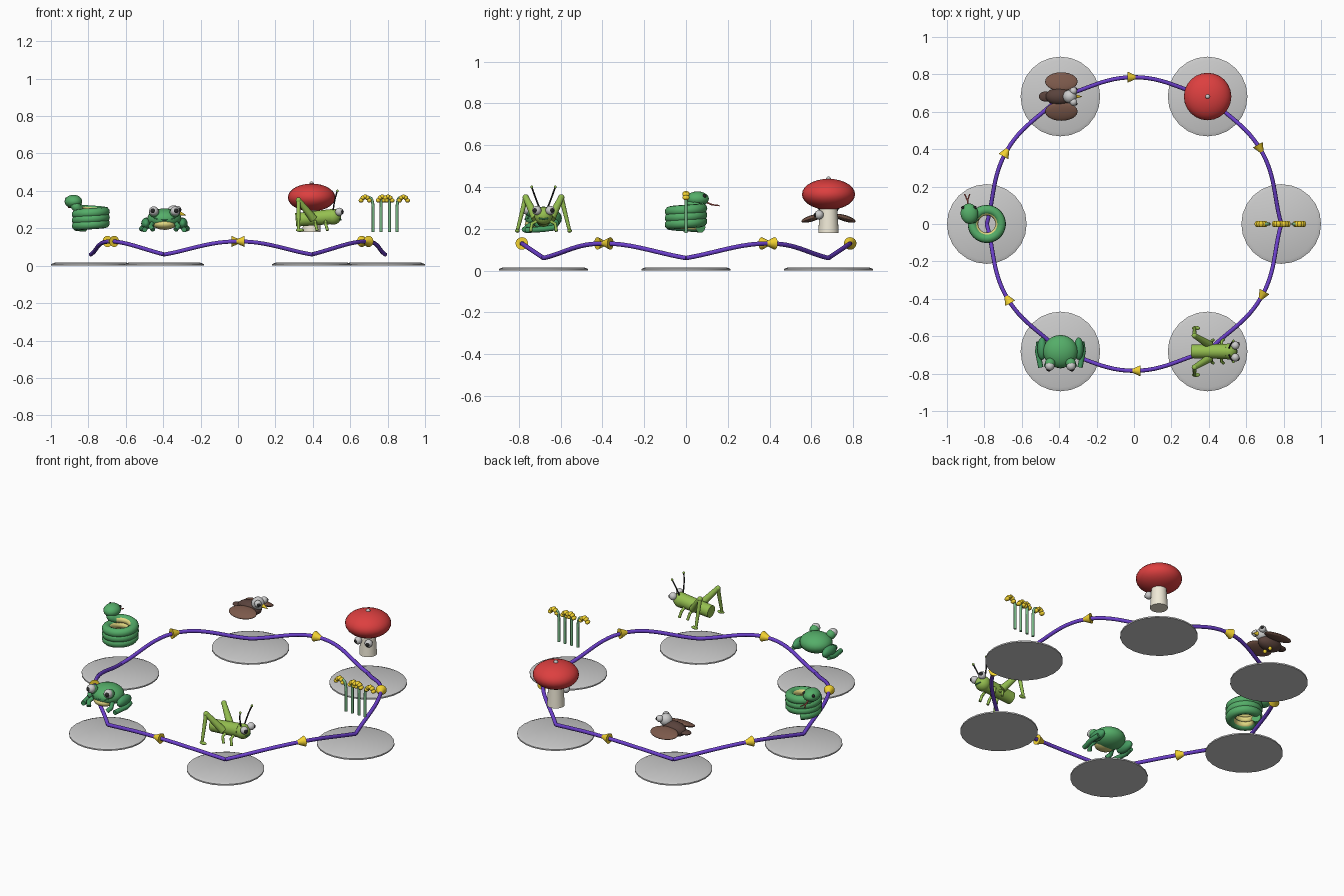
import bpy, math
from math import cos, sin, pi
from mathutils import Vector as V

if "Cube" in bpy.data.objects:
    bpy.data.objects.remove(bpy.data.objects["Cube"])

R = 0.787
COL = dict(green=(.09, .42, .14), dgreen=(.06, .33, .12), lime=(.3, .52, .08), belly=(.75, .68, .22),
           white=(.9, .9, .9), black=(.02, .02, .02), red=(.72, .05, .05), cream=(.87, .82, .68),
           brown=(.2, .1, .07), dark=(.1, .055, .045), grey=(.72, .72, .7), yellow=(.9, .65, .03),
           purple=(.15, .05, .6), stem=(.2, .5, .25), tongue=(.6, .12, .1))
MAT = {}
for n, c in COL.items():
    MAT[n] = bpy.data.materials.new(n)
    MAT[n].diffuse_color = (*c, 1)


def finish(name, col):
    ob = bpy.context.object
    ob.name = name
    if col:
        ob.data.materials.append(MAT[col])
    bpy.ops.object.shade_smooth_by_angle(angle=math.radians(40))
    return ob


def ball(name, loc, rad, col, rot=(0, 0, 0)):
    if not isinstance(rad, tuple):
        rad = (rad,) * 3
    bpy.ops.mesh.primitive_uv_sphere_add(segments=24, ring_count=14, location=loc, rotation=rot)
    bpy.context.object.scale = rad
    return finish(name, col)


def cone(name, a, b, r1, r2, col):
    a, b = V(a), V(b)
    bpy.ops.mesh.primitive_cone_add(vertices=24, radius1=r1, radius2=r2, depth=(b - a).length,
                                    location=(a + b) / 2,
                                    rotation=(b - a).to_track_quat('Z', 'Y').to_euler())
    return finish(name, col)


def tube(name, pts, r, col, smooth=False, handles=None):
    cu = bpy.data.curves.new(name, 'CURVE')
    cu.dimensions = '3D'
    cu.bevel_depth, cu.bevel_resolution, cu.use_fill_caps = r, 3, True
    if handles:
        s = cu.splines.new('BEZIER')
        s.bezier_points.add(len(pts) - 1)
        for bp, p, (hl, hr) in zip(s.bezier_points, pts, handles):
            bp.handle_left_type = bp.handle_right_type = 'FREE'
            bp.co, bp.handle_left, bp.handle_right = p, hl, hr
    else:
        s = cu.splines.new('NURBS' if smooth else 'POLY')
        s.points.add(len(pts) - 1)
        for sp, p in zip(s.points, pts):
            sp.co = (*p, 1)
        if smooth:
            s.use_endpoint_u, s.order_u = True, 3
    ob = bpy.data.objects.new(name, cu)
    bpy.context.collection.objects.link(ob)
    bpy.ops.object.select_all(action='DESELECT')
    ob.select_set(True)
    bpy.context.view_layer.objects.active = ob
    bpy.ops.object.convert(target='MESH')
    return finish(name, col)


def eye(name, loc, r, look):
    ball(name, loc, r, 'white')
    ball(name + '_pupil', V(loc) + V(look).normalized() * r * .6, r * .58, 'black')


# Stations: bevelled discs joined clockwise by arched arrows
nodes = [V((R * cos(i * pi / 3), R * sin(i * pi / 3), .06)) for i in range(6)]
for i, p in enumerate(nodes):
    cone(f'disc_{i}', (p.x, p.y, 0), (p.x, p.y, .008), .213, .213, None)
    cone(f'disc_top_{i}', (p.x, p.y, .008), (p.x, p.y, .016), .213, .193, None)
    q = nodes[i - 1]
    m = (p + q) / 2
    m = V((m.x, m.y, 0)).normalized() * .785 + V((0, 0, .13))
    t = (q - p).normalized()
    k = .38 * (m - p).length
    d1, d2 = (m - p).normalized() * k, (m - q).normalized() * k
    tube(f'path_{i}', [p, m, q], .011, 'purple',
         handles=[(p - d1, p + d1), (m - t * k, m + t * k), (q + d2, q - d2)])
    cone(f'arrow_head_{i}', m - t * .036, m + t * .03, .03, 0.001, 'yellow')

# Mushroom
X, Y = R / 2, R * .866
cone('mushroom_stem', (X, Y, .18), (X, Y, .33), .049, .04, 'cream')
ball('mushroom_cap', (X, Y, .365), (.127, .127, .074), 'red')
ball('mushroom_spot', (X, Y, .438), .012, 'white')
for s in (-1, 1):
    eye('mushroom_eye', (X + s * .035, Y - .045, .267), .022, (s * .3, -1, 0))

# Bird
X = -R / 2
ball('bird_body', (X - .005, Y, .248), (.075, .047, .042), 'dark')
ball('bird_tail', (X - .08, Y, .245), (.035, .027, .012), 'dark')
ball('bird_head', (X + .05, Y, .287), .036, 'grey')
cone('bird_beak', (X + .075, Y, .282), (X + .115, Y, .27), .014, .001, 'yellow')
for s in (-1, 1):
    ball('bird_wing', (X + .005, Y + s * .08, .25), (.087, .052, .015), 'brown', (-s * .3, 0, 0))
    eye('bird_eye', (X + .07, Y + s * .03, .3), .02, (1, s * .8, 0))
    ball('bird_foot', (X + .01, Y + s * .022, .203), .011, 'yellow')

# Frog
Y = -Y
ball('frog_body', (X, Y, .25), (.092, .088, .056), 'green')
ball('frog_belly', (X, Y - .035, .222), (.06, .055, .03), 'belly')
tube('frog_mouth', [(X + a * .055, Y - .087 + abs(a) * .016, .246 + a * a * .008)
                    for a in (-1, -.5, 0, .5, 1)], .004, 'dgreen')
for s in (-1, 1):
    ball('frog_eye_socket', (X + s * .055, Y - .062, .285), .027, 'green')
    eye('frog_eye', (X + s * .057, Y - .078, .292), .025, (s * .3, -1, .1))
    ball('frog_thigh', (X + s * .098, Y + .015, .225), (.026, .06, .032), 'dgreen')
    tube('frog_shin', [(X + s * .115, Y + .05, .205), (X + s * .122, Y, .198),
                       (X + s * .105, Y - .085, .193)], .014, 'dgreen')
    tube('frog_arm', [(X + s * .06, Y - .04, .23), (X + s * .075, Y - .075, .21),
                      (X + s * .06, Y - .095, .192)], .013, 'dgreen')

# Snake: coil with a paler inner belly strip
X, turns, end = -R, 3.1, 2.6


def helix(r, top):
    out = []
    for i in range(101):
        f = i / 100
        a = end - (1 - f) * turns * 2 * pi
        out.append((X + r * cos(a), r * sin(a), .207 + top * f))
    return out


coil = helix(.076, .095)
tube('snake_coil', coil, .026, 'green')
tube('snake_belly', helix(.064, .095), .018, 'belly')
tube('snake_neck', [coil[-3], coil[-1], (-.872, .02, .32), (-.88, .05, .342)], .026, 'green', True)
ball('snake_head', (-.88, .055, .343), (.047, .055, .036), 'green', (0, 0, .15))
tube('snake_tongue', [(-.886, .09, .33), (-.89, .125, .315)], .004, 'tongue')
for s in (-1, 1):
    tube('snake_tongue_fork', [(-.89, .125, .315), (-.892 + s * .014, .16, .311)], .0035, 'tongue')
    ball('snake_eye', (-.883 + s * .032, .088, .357), .009, 'black')

# Flowering grass
for i, (b, h) in enumerate(((.723, .68), (.765, .772), (.81, .802), (.85, .885))):
    tube(f'grass_stem_{i}', [(b, 0, .18), (b, 0, .26), (b, 0, .33), (b + (h - b) * .3, 0, .37),
                             (h, 0, .362)], .008, 'stem', True)
    for dx, dz in ((-.022, -.014), (0, .006), (.022, -.014), (-.012, 0), (.012, 0)):
        ball(f'flower_{i}', (h + dx, 0, .363 + dz), (.013, .017, .012), 'yellow')

# Grasshopper
X = R / 2
cone('grasshopper_body', (X - .085, Y, .245), (X + .1, Y, .262), .036, .04, 'lime')
ball('grasshopper_head', (X + .115, Y, .262), .043, 'lime')
tube('grasshopper_mouth', [(X + .15, Y - .022, .25), (X + .157, Y, .246), (X + .15, Y + .022, .25)],
     .004, 'dgreen')
for s in (-1, 1):
    eye('grasshopper_eye', (X + .148, Y + s * .032, .288), .022, (1, s * .6, 0))
    tube('grasshopper_antenna', [(X + .115, Y + s * .015, .29), (X + .12, Y + s * .04, .35),
                                 (X + .138, Y + s * .056, .4)], .004, 'black', True)
    ball('grasshopper_antenna_tip', (X + .138, Y + s * .056, .4), .007, 'lime')
    hip, knee, foot = V((X + .01, Y + s * .036, .25)), V((X - .07, Y + s * .085, .35)), \
        V((X - .07, Y + s * .125, .19))
    cone('grasshopper_thigh', hip, knee, .022, .014, 'lime')
    ball('grasshopper_knee', knee, .015, 'lime')
    cone('grasshopper_shin', knee, foot, .012, .008, 'lime')
    ball('grasshopper_foot', foot + V((.008, 0, 0)), (.022, .011, .009), 'lime')
    for dx in (.02, .075):
        tube('grasshopper_leg', [(X + dx, Y + s * .025, .24), (X + dx, Y + s * .055, .225),
                                 (X + dx + .01, Y + s * .062, .188)], .008, 'lime')

for m in bpy.data.materials:
    if m.users and not m.is_grease_pencil:
        m.use_nodes = True
        m.node_tree.nodes["Principled BSDF"].inputs["Base Color"].default_value = m.diffuse_color
